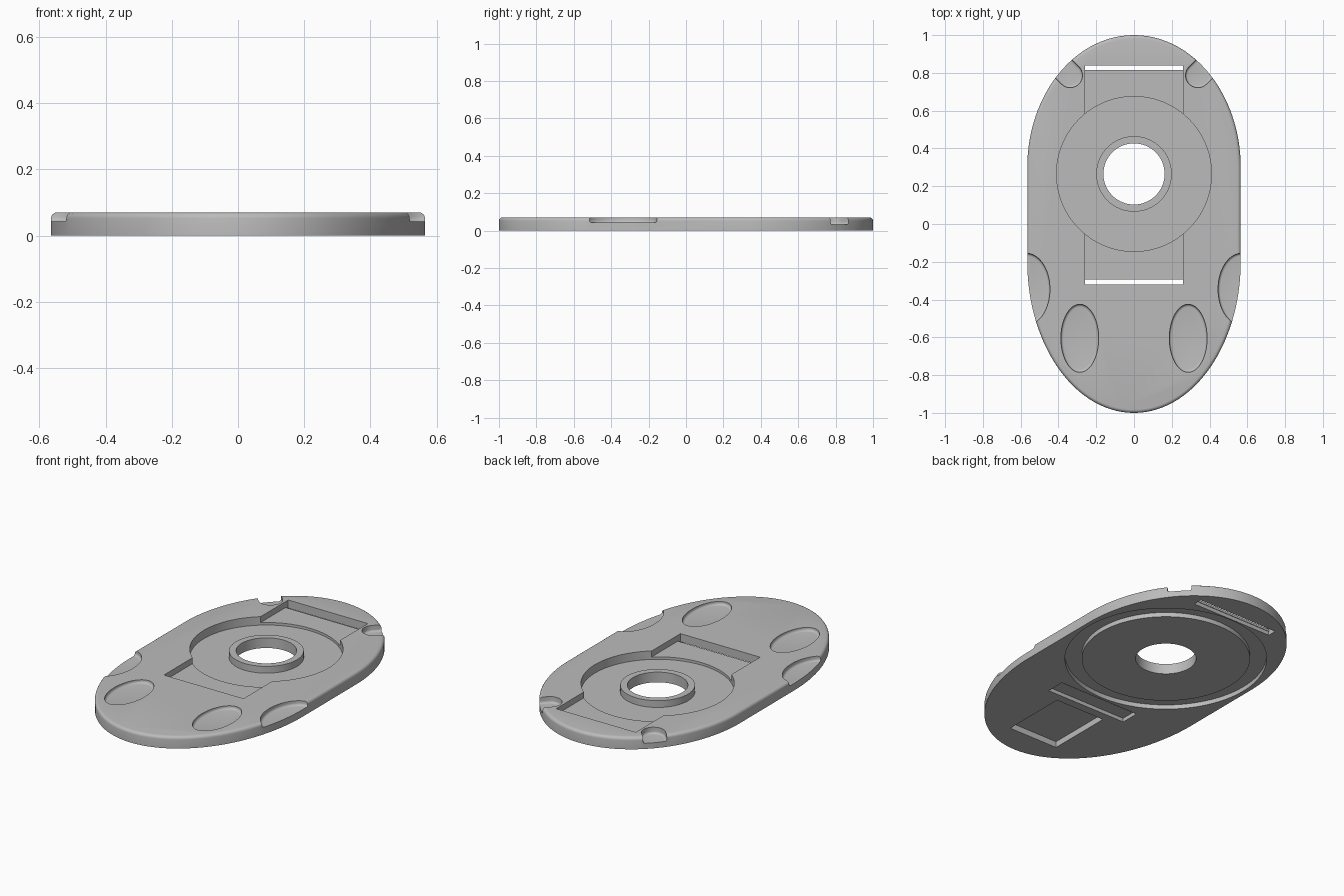
import bpy, bmesh
from math import sin, cos, pi, radians

cube = bpy.data.objects.get("Cube")
if cube:
    bpy.data.objects.remove(cube, do_unlink=True)

TOP = 0.07
HUB_Y = 0.265

grey = bpy.data.materials.new("plain_grey")
grey.use_nodes = True
colour = (0.5, 0.5, 0.5, 1)
grey.diffuse_color = colour
grey.node_tree.nodes["Principled BSDF"].inputs["Base Color"].default_value = colour


def arc(cx, cy, rx, ry, start=0, end=360, n=64):
    """Points on an elliptical arc, counter-clockwise."""
    full = end - start == 360
    steps = n if full else n - 1
    angles = [radians(start + (end - start) * i / steps) for i in range(n)]
    return [(cx + rx * cos(a), cy + ry * sin(a)) for a in angles]


def box(x0, x1, y0, y1):
    return [(x0, y0), (x1, y0), (x1, y1), (x0, y1)]


def prism(name, outline, z0, z1, round_z=None, radius=0.0):
    """Extruded outline; the rim at height round_z may be rounded."""
    bm = bmesh.new()
    base = bm.faces.new([bm.verts.new((x, y, z0)) for x, y in outline])
    new = bmesh.ops.extrude_face_region(bm, geom=[base])["geom"]
    for v in new:
        if isinstance(v, bmesh.types.BMVert):
            v.co.z = z1
    bmesh.ops.recalc_face_normals(bm, faces=bm.faces)
    if round_z is not None:
        rim = [e for e in bm.edges if all(abs(v.co.z - round_z) < 1e-5 for v in e.verts)]
        bmesh.ops.bevel(bm, geom=rim, offset=radius, segments=4, profile=0.5, affect='EDGES')
    mesh = bpy.data.meshes.new(name)
    bm.to_mesh(mesh)
    bm.free()
    mesh.materials.append(grey)
    obj = bpy.data.objects.new(name, mesh)
    bpy.context.collection.objects.link(obj)
    return obj


def combine(target, tool, operation='DIFFERENCE'):
    """Apply a boolean and discard the tool."""
    mod = target.modifiers.new("boolean", 'BOOLEAN')
    mod.operation = operation
    mod.solver = 'EXACT'
    mod.object = tool
    bpy.context.view_layer.objects.active = target
    bpy.ops.object.modifier_apply(modifier=mod.name)
    bpy.data.objects.remove(tool, do_unlink=True)


def cut(outline, z0, z1, round_z=None, radius=0.0):
    combine(plate, prism("cutter", outline, z0, z1, round_z, radius))


# Main plate: two half ellipses joined by straight sides, rounded top rim
outline = arc(0, 0.3, 0.565, 0.7, 0, 180) + arc(0, -0.2, 0.565, 0.8, 180, 360 - 1e-6)
plate = prism("base_plate", outline, 0, TOP, TOP, 0.018)

# Strap channel and round seat in the top
cut(box(-0.26, 0.26, -0.32, 0.84), 0.035, 0.2)
cut(arc(0, HUB_Y, 0.41, 0.41, n=96), 0.02, 0.2)

# Raised hub collar with a through hole
combine(plate, prism("hub", arc(0, HUB_Y, 0.2, 0.2), 0.01, 0.06), 'UNION')
cut(arc(0, HUB_Y, 0.162, 0.162), -0.1, 0.2)

# Ring groove underneath
groove = prism("groove", arc(0, HUB_Y, 0.54, 0.54, n=96), -0.1, 0.026)
combine(groove, prism("groove_core", arc(0, HUB_Y, 0.45, 0.45, n=96), -0.2, 0.2))
combine(plate, groove)

# Strap slots, wider underneath, and the rectangular pocket
cut(box(-0.26, 0.26, -0.32, -0.295), -0.1, 0.1)
cut(box(-0.26, 0.26, 0.815, 0.84), -0.1, 0.1)
cut(box(-0.26, 0.26, -0.4, -0.29), -0.1, 0.022)
cut(box(-0.26, 0.26, 0.812, 0.865), -0.1, 0.022)
cut(box(-0.16, 0.16, -0.84, -0.45), -0.1, 0.035)

# Mirrored finger dishes, side scoops and rear corner notches
for s in (-1, 1):
    cut(arc(s * 0.287, -0.605, 0.1, 0.18), 0.05, 0.2, 0.05, 0.014)
    cut(arc(s * 0.57, -0.345, 0.125, 0.19), 0.042, 0.2, 0.042, 0.014)
    notch = arc(0.338, 0.787, 0.065, 0.065, 135, 315, 24)
    notch += [(x + 0.2, y + 0.2) for x, y in (notch[-1], notch[0])]
    cut([(s * x, y) for x, y in notch], 0.033, 0.2, 0.033, 0.012)

# Smooth curved walls, keep rims crisp
bpy.ops.object.select_all(action='DESELECT')
plate.select_set(True)
bpy.context.view_layer.objects.active = plate
bpy.ops.object.shade_smooth_by_angle(angle=radians(30))
